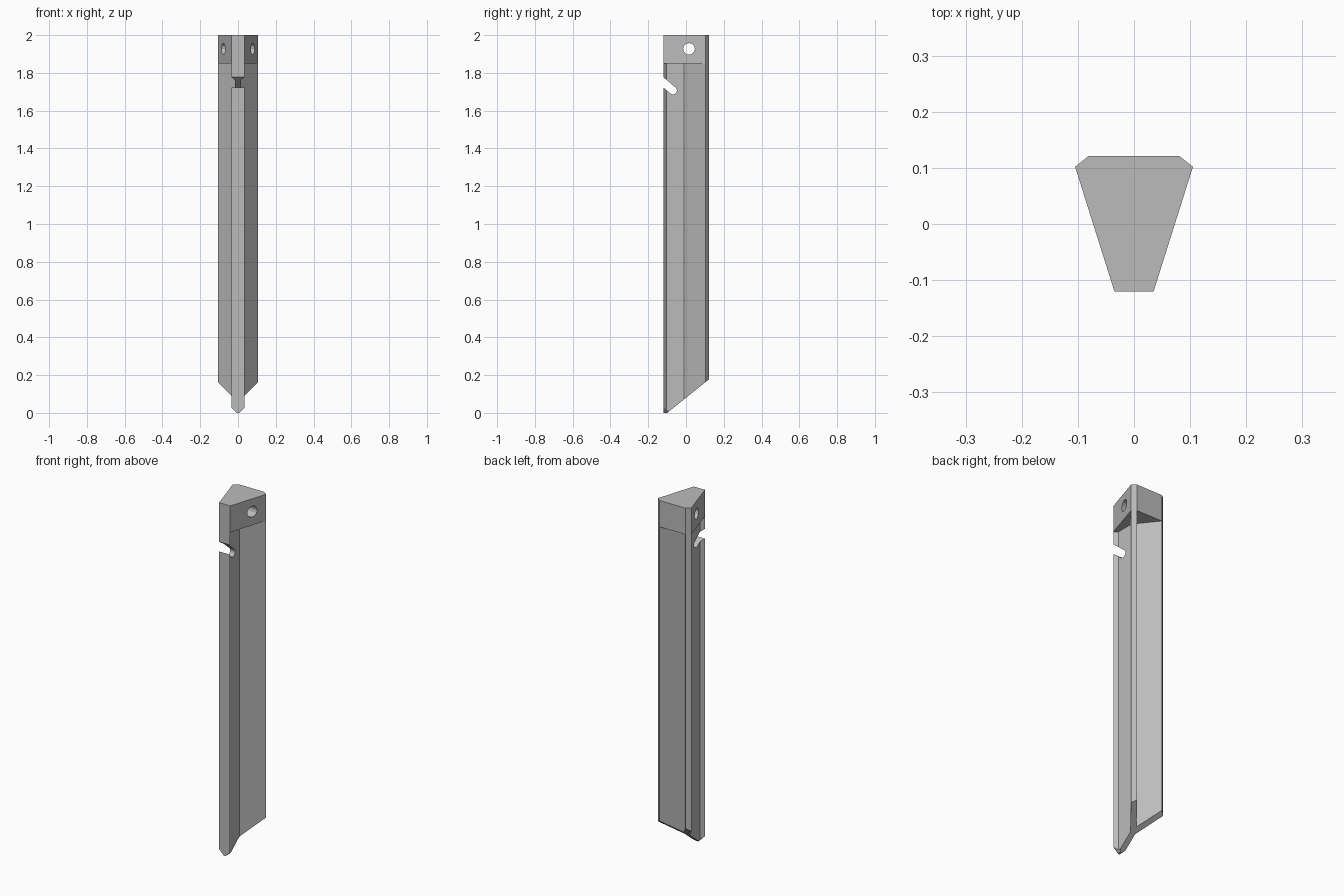
import bpy, bmesh
from math import sin, cos, pi, radians
from mathutils import Vector

if "Cube" in bpy.data.objects:
    bpy.data.objects.remove(bpy.data.objects["Cube"], do_unlink=True)

grey = bpy.data.materials.new("plain_grey")
grey.use_nodes = True
colour = (0.5, 0.5, 0.5, 1)
grey.diffuse_color = colour
grey.node_tree.nodes["Principled BSDF"].inputs["Base Color"].default_value = colour


def prism(name, points, depth, cuts=()):
    """Extrude a closed loop of points along depth, then trim with planes."""
    bm = bmesh.new()
    face = bm.faces.new([bm.verts.new(p) for p in points])
    new = bmesh.ops.extrude_face_region(bm, geom=[face])["geom"]
    bmesh.ops.translate(bm, vec=depth,
                        verts=[v for v in new if isinstance(v, bmesh.types.BMVert)])
    bmesh.ops.recalc_face_normals(bm, faces=bm.faces)
    for point, normal in cuts:
        bmesh.ops.bisect_plane(bm, geom=bm.verts[:] + bm.edges[:] + bm.faces[:],
                               plane_co=point, plane_no=normal, clear_outer=True)
        bmesh.ops.holes_fill(bm, edges=[e for e in bm.edges if e.is_boundary], sides=0)
    bmesh.ops.recalc_face_normals(bm, faces=bm.faces)
    mesh = bpy.data.meshes.new(name)
    bm.to_mesh(mesh)
    bm.free()
    mesh.materials.append(grey)
    obj = bpy.data.objects.new(name, mesh)
    bpy.context.collection.objects.link(obj)
    return obj


def carve(obj, cutter):
    """Subtract the cutter from the object and remove it."""
    mod = obj.modifiers.new("carve", 'BOOLEAN')
    mod.operation = 'DIFFERENCE'
    mod.solver = 'EXACT'
    mod.object = cutter
    cutter.hide_render = True
    bpy.context.view_layer.objects.active = obj
    bpy.ops.object.modifier_apply(modifier=mod.name)
    bpy.data.objects.remove(cutter, do_unlink=True)


def mirrored(half, z):
    """Close a right-hand outline with its mirror image at height z."""
    left = [(-x, y) for x, y in reversed(half) if x > 0]
    return [(x, y, z) for x, y in half + left]


def arc(y, z, radius, start, end, steps):
    """Arc in the side plane, placed to the left of the body."""
    angles = [start + (end - start) * i / steps for i in range(steps + 1)]
    return [(-0.3, y + radius * cos(a), z + radius * sin(a)) for a in angles]


# Three-armed stake with a flared front lip and a slanted, pointed foot
half = [(0.034, -0.12), (0.016, -0.102), (0.016, -0.01),
        (0.105, 0.102), (0.081, 0.121), (0, 0.02)]
foot_cuts = [((0, -0.10, 0), (0, 0.8, -1))]
foot_cuts += [((side * 0.006, 0, 0), (side, 0, -1)) for side in (1, -1)]
stake = prism("stake_body", mirrored(half, 0), (0, 0, 1.85), foot_cuts)

# Rounded cord notch sloping down into the front arm
tilt = radians(-40)
end = arc(-0.069, 1.707, 0.021, tilt - pi / 2, tilt + pi / 2, 8)
run = Vector((0, -cos(tilt), -sin(tilt))) * 0.12
notch = [Vector(p) for p in end]
notch += [notch[-1] + run, notch[0] + run]
carve(stake, prism("notch_cutter", notch, (0.6, 0, 0)))

# Solid head with a cross hole
head = prism("head", mirrored([(0.035, -0.12), (0.105, 0.102), (0.081, 0.121)], 1.85),
             (0, 0, 0.15))
hole = arc(0.016, 1.927, 0.031, 0, 2 * pi, 12)[:-1]
carve(head, prism("hole_cutter", hole, (0.6, 0, 0)))
